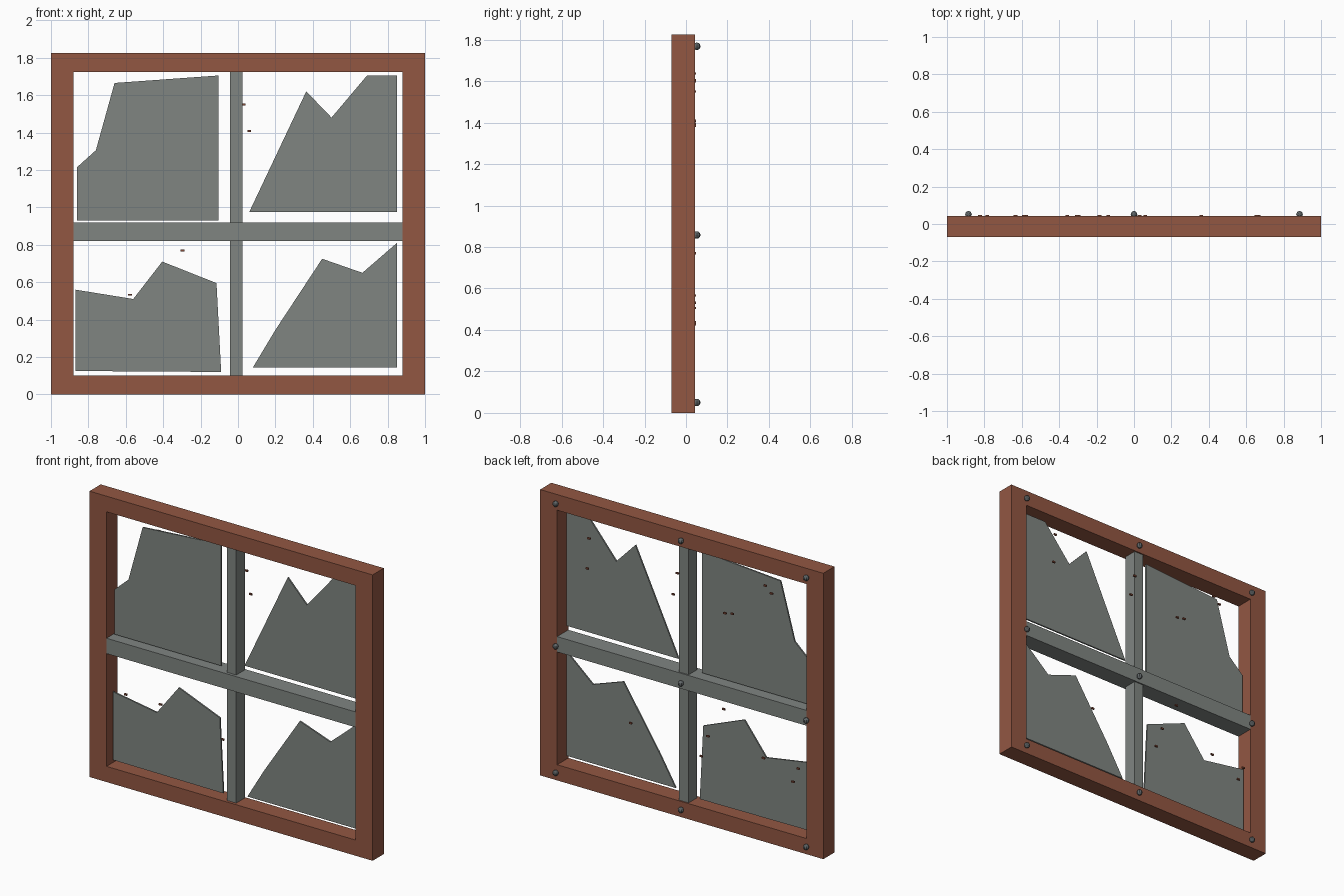
import bpy, bmesh
from mathutils import Matrix, Vector

if "Cube" in bpy.data.objects:
    bpy.data.objects.remove(bpy.data.objects["Cube"])


def material(name, rgb):
    m = bpy.data.materials.new(name)
    m.diffuse_color = (*rgb, 1)
    m.use_nodes = True
    m.node_tree.nodes["Principled BSDF"].inputs["Base Color"].default_value = m.diffuse_color
    return m


BROWN = material("brown wood", (0.29, 0.095, 0.055))
GREY = material("grey", (0.215, 0.235, 0.222))
STEEL = material("dark steel", (0.12, 0.135, 0.14))
CHIP = material("chip brown", (0.23, 0.07, 0.04))


def finish(name, bm, mat):
    bmesh.ops.recalc_face_normals(bm, faces=bm.faces)
    me = bpy.data.meshes.new(name)
    bm.to_mesh(me)
    bm.free()
    me.materials.append(mat)
    ob = bpy.data.objects.new(name, me)
    bpy.context.collection.objects.link(ob)
    return ob


def add_box(bm, lo, hi):
    lo, hi = Vector(lo), Vector(hi)
    m = Matrix.Translation((lo + hi) / 2) @ Matrix.Diagonal((*(hi - lo), 1))
    bmesh.ops.create_cube(bm, size=1, matrix=m)


def thicken(bm, depth):
    # push flat xz faces back along y
    geo = bmesh.ops.extrude_face_region(bm, geom=bm.faces[:], use_keep_orig=True)
    verts = [g for g in geo["geom"] if isinstance(g, bmesh.types.BMVert)]
    bmesh.ops.translate(bm, verts=verts, vec=(0, depth, 0))


FRONT, BACK, TOP = -0.07, 0.043, 1.825


# outer frame: one rectangular ring
bm = bmesh.new()
def loop(x, z0, z1):
    return [bm.verts.new((a, FRONT, b)) for a, b in ((-x, z0), (x, z0), (x, z1), (-x, z1))]
outer, inner = loop(1, 0, TOP), loop(0.88, 0.1, 1.725)
for i in range(4):
    j = (i + 1) % 4
    bm.faces.new((outer[i], outer[j], inner[j], inner[i]))
thicken(bm, BACK - FRONT)
finish("window_frame", bm, BROWN)

# crossing bars
bm = bmesh.new()
add_box(bm, (-0.88, FRONT, 0.82), (0.88, BACK, 0.918))
finish("horizontal_bar", bm, GREY)
bm = bmesh.new()
add_box(bm, (-0.043, -0.052, 0.1), (0.024, 0.035, 1.725))
finish("vertical_bar", bm, GREY)

# broken glass panes
panes = {
    "upper_left_pane": [(-.86, .93), (-.105, .93), (-.105, 1.705), (-.66, 1.665), (-.76, 1.305), (-.86, 1.215)],
    "upper_right_pane": [(.06, .975), (.85, .975), (.85, 1.705), (.69, 1.705), (.5, 1.48), (.365, 1.62)],
    "lower_left_pane": [(-.87, .125), (-.09, .12), (-.115, .595), (-.405, .71), (-.56, .51), (-.87, .56)],
    "lower_right_pane": [(.08, .145), (.85, .145), (.85, .81), (.665, .65), (.45, .725), (.2, .345)],
}
for name, outline in panes.items():
    bm = bmesh.new()
    bm.faces.new([bm.verts.new((x, -0.02, z)) for x, z in outline])
    thicken(bm, 0.01)
    finish(name, bm, GREY)

# round bolts on the back
bm = bmesh.new()
for x in (-0.885, 0, 0.885):
    for z in (0.05, 0.858, 1.768):
        bmesh.ops.create_uvsphere(bm, u_segments=8, v_segments=6, radius=0.018,
                                  matrix=Matrix.Translation((x, 0.052, z)))
finish("bolts", bm, STEEL)

# small chips behind the glass
chips = [(.655, 1.605), (.667, 1.41), (.03, 1.55), (.06, 1.408), (-.59, 1.637),
         (-.633, 1.598), (-.305, 1.385), (-.357, 1.395), (.36, .505), (-.297, .77),
         (-.185, .567), (-.138, .427), (-.578, .533), (-.823, .531), (-.785, .437)]
bm = bmesh.new()
for x, z in chips:
    add_box(bm, (x - .01, 0.038, z - .005), (x + .01, 0.048, z + .005))
finish("chips", bm, CHIP)
